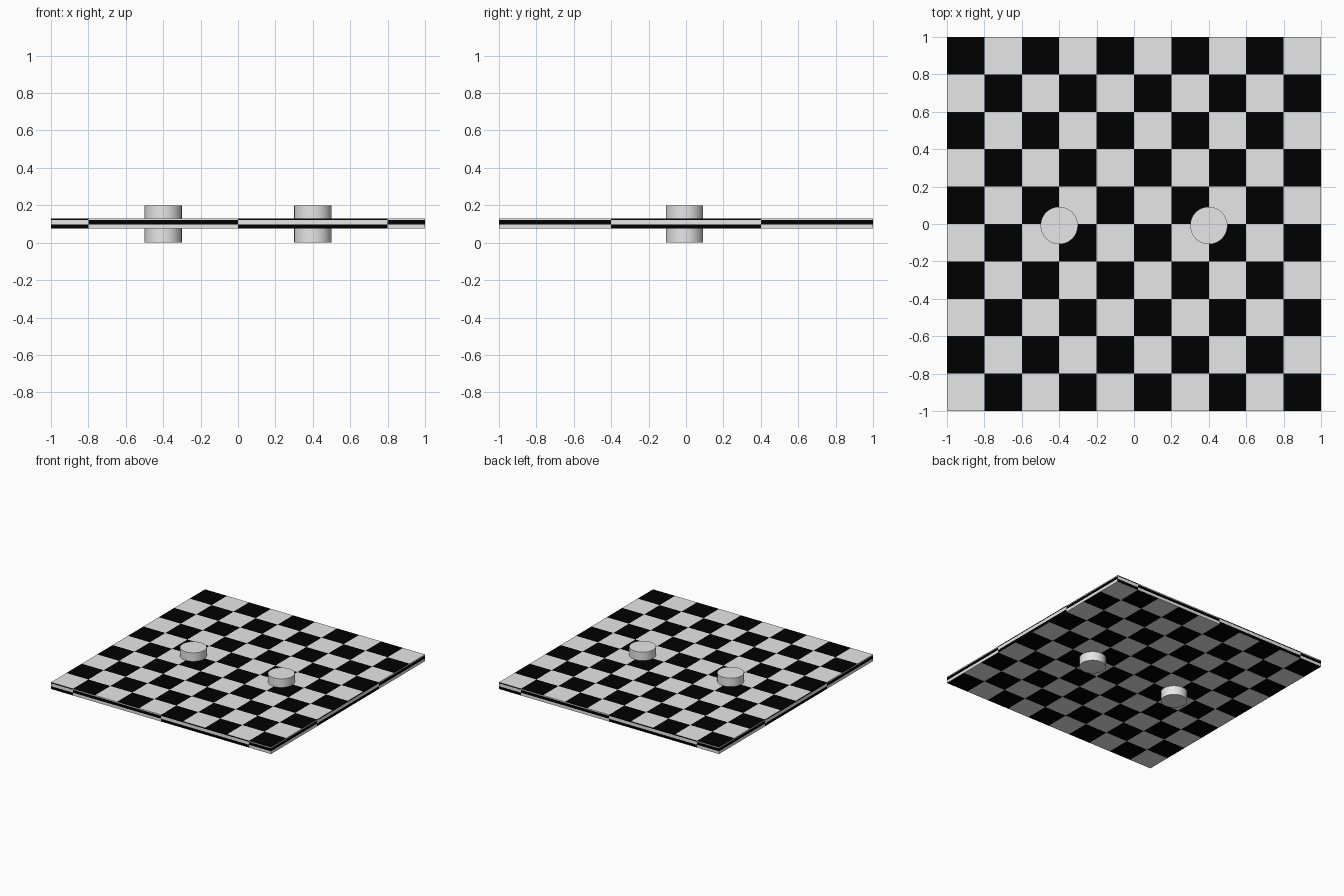
import bpy, bmesh
from mathutils import Vector

if "Cube" in bpy.data.objects:
    bpy.data.objects.remove(bpy.data.objects["Cube"])

Z0, Z1 = 0.075, 0.13          # board underside and top


def flat_colour(name, value):
    m = bpy.data.materials.new(name)
    m.diffuse_color = (value, value, value, 1)
    m.use_nodes = True
    m.node_tree.nodes["Principled BSDF"].inputs["Base Color"].default_value = m.diffuse_color
    return m


light = flat_colour("light grey", 0.8)
dark = flat_colour("black", 0.0)


def panel(bm, origin, u, v, ucuts, vcuts, dark_parity):
    """Chequered flat panel; its outward normal is u x v."""
    o, u, v = Vector(origin), Vector(u), Vector(v)
    rows = [[bm.verts.new(o + u * a + v * b) for a in ucuts] for b in vcuts]
    for j in range(len(vcuts) - 1):
        for i in range(len(ucuts) - 1):
            f = bm.faces.new((rows[j][i], rows[j][i + 1],
                              rows[j + 1][i + 1], rows[j + 1][i]))
            f.material_index = int((i + j) % 2 == dark_parity)


bm = bmesh.new()
tens = [i / 5 - 1 for i in range(11)]
bands = [Z0, 0.098, 0.122, Z1]        # stripes up the board edge
long_cells = [-1, -0.8, 0, 0.8, 1]
centred_cells = [-1, -0.4, 0.4, 1]

# Top and underside squares
panel(bm, (0, 0, Z1), (1, 0, 0), (0, 1, 0), tens, tens, 1)
panel(bm, (0, 0, Z0), (-1, 0, 0), (0, 1, 0), tens, tens, 0)
# Four board edges
for s in (-1, 1):
    panel(bm, (0, s, 0), (-s, 0, 0), (0, 0, 1), long_cells, bands, 0)
    panel(bm, (s, 0, 0), (0, s, 0), (0, 0, 1), centred_cells, bands, 1)

bmesh.ops.remove_doubles(bm, verts=bm.verts, dist=1e-5)
mesh = bpy.data.meshes.new("chequered_board")
bm.to_mesh(mesh)
bm.free()
mesh.materials.append(light)
mesh.materials.append(dark)
board = bpy.data.objects.new("chequered_board", mesh)
bpy.context.collection.objects.link(board)

# Two round pegs passing through the board
for side, x in (("left", -0.4), ("right", 0.4)):
    bpy.ops.mesh.primitive_cylinder_add(vertices=32, radius=0.1, depth=0.2,
                                        location=(x, -0.008, 0.1))
    peg = bpy.context.object
    peg.name = side + "_peg"
    peg.data.materials.append(light)
    bpy.ops.object.shade_smooth_by_angle()
